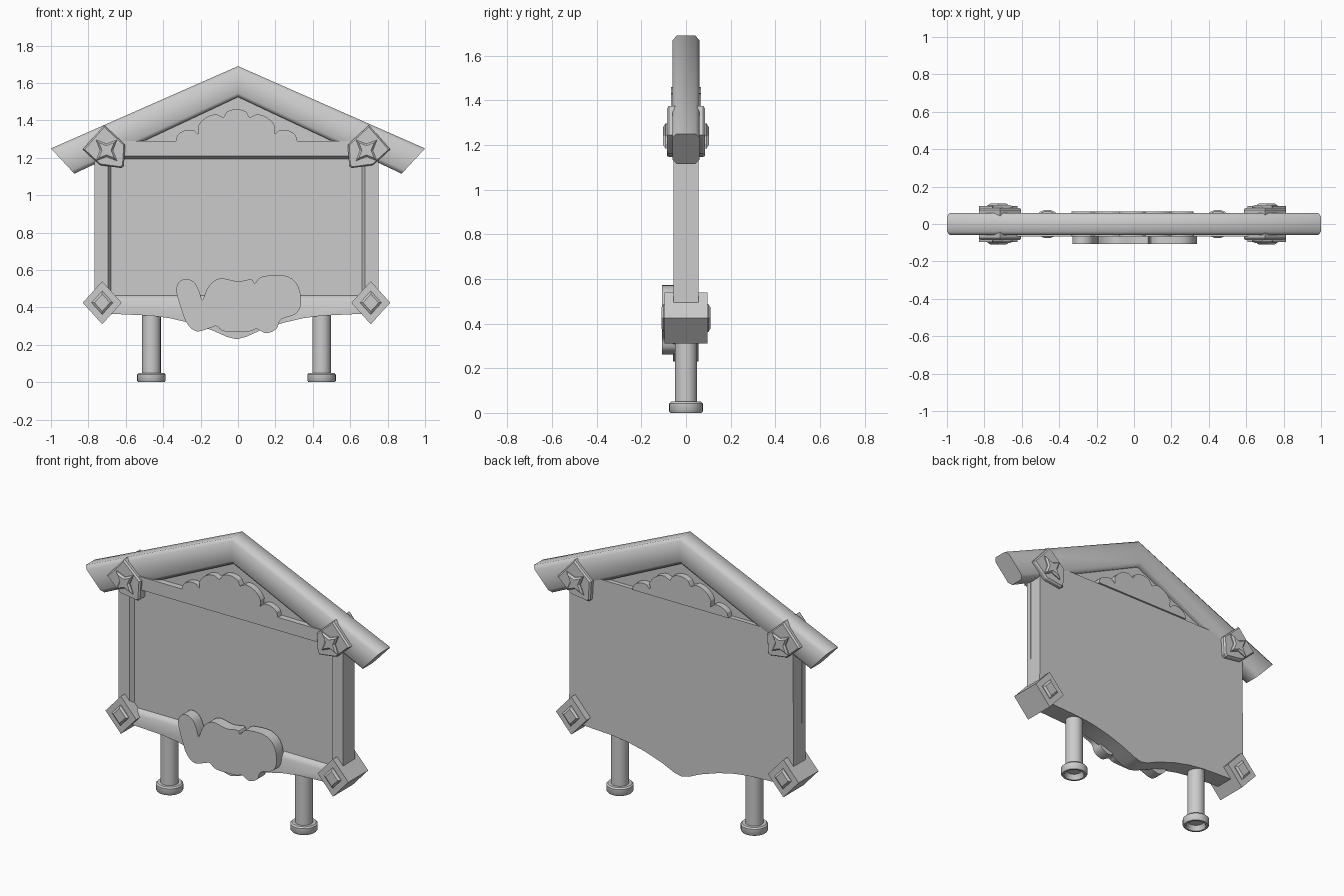
import bpy, bmesh, math
from mathutils import Vector

if "Cube" in bpy.data.objects:
    bpy.data.objects.remove(bpy.data.objects["Cube"])

CX = -0.008  # centre line of the board and its fittings


def finish(bm, name, angle):
    bmesh.ops.remove_doubles(bm, verts=bm.verts, dist=1e-5)
    bmesh.ops.recalc_face_normals(bm, faces=bm.faces)
    me = bpy.data.meshes.new(name)
    bm.to_mesh(me)
    bm.free()
    ob = bpy.data.objects.new(name, me)
    bpy.context.collection.objects.link(ob)
    bpy.ops.object.select_all(action='DESELECT')
    ob.select_set(True)
    bpy.context.view_layer.objects.active = ob
    bpy.ops.object.shade_smooth_by_angle(angle=math.radians(angle))
    return ob


def loft(name, rings, angle=30):
    """Skin a list of equal-length closed rings and cap both ends."""
    bm = bmesh.new()
    vs = [[bm.verts.new(p) for p in r] for r in rings]
    n = len(vs[0])
    for a, b in zip(vs, vs[1:]):
        for i in range(n):
            j = (i + 1) % n
            bm.faces.new((a[i], a[j], b[j], b[i]))
    bm.faces.new(vs[0])
    bm.faces.new(vs[-1])
    return finish(bm, name, angle)


def at_y(pts, y):
    return [(x, y, z) for x, z in pts]


def scaled(pts, c, s):
    return [(c[0] + (x - c[0]) * s, c[1] + (z - c[1]) * s) for x, z in pts]


def prism(name, pts, y0, y1, angle=30):
    return loft(name, [at_y(pts, y0), at_y(pts, y1)], angle)


def lathe(name, cx, profile, n=24):
    bm = bmesh.new()
    vs = [bm.verts.new((cx + r, 0, z)) for r, z in profile]
    es = [bm.edges.new(e) for e in zip(vs, vs[1:])]
    bmesh.ops.spin(bm, geom=vs + es, cent=(cx, 0, 0), axis=(0, 0, 1),
                   angle=math.tau, steps=n)
    return finish(bm, name, 40)


def smooth_closed(pts, steps=4):
    """Catmull-Rom curve through a closed list of points."""
    out, n = [], len(pts)
    for i in range(n):
        a, b, c, d = (Vector(pts[(i + k) % n]) for k in (-1, 0, 1, 2))
        for s in range(steps):
            t = s / steps
            p = 0.5 * (2 * b + (c - a) * t + (2 * a - 5 * b + 4 * c - d) * t * t
                       + (3 * b - a - 3 * c + d) * t ** 3)
            out.append((p.x, p.y))
    return out


def scallops(knots, bulge=0.32, steps=8):
    """Rounded lobes bulging to the left of each knot-to-knot span."""
    out = []
    for a, b in zip(knots, knots[1:]):
        a, b = Vector(a), Vector(b)
        d = b - a
        nrm = Vector((-d.y, d.x))
        for s in range(steps):
            t = s / steps
            p = a + d * t + nrm * bulge * math.sqrt(max(0, 4 * t * (1 - t)))
            out.append((p.x, p.y))
    return out + [tuple(knots[-1])]


# Roof: chamfered section carried over the gable
section = [(0, -.042), (.13, -.06), (.87, -.06), (1, -.042),
           (1, .042), (.87, .06), (.13, .06), (0, .042)]
stations = [((-1, 1.25), (-.875, 1.115)), ((0, 1.69), (0, 1.525)), ((1, 1.25), (.875, 1.115))]
loft("roof", [[(o[0] + (i[0] - o[0]) * t, y, o[1] + (i[1] - o[1]) * t) for t, y in section]
              for o, i in stations], 50)
prism("gable_panel", [(-.54, 1.27), (0, 1.54), (.54, 1.27)], -.03, .03)

# Board with a pointed, curved lower edge
half = [(.76, .365), (.65, .365), (.46, .356), (.36, .343), (.25, .318), (.13, .278), (.05, .242)]
lower = [(CX + x, z) for x, z in half] + [(CX, .23)] + [(CX - x, z) for x, z in reversed(half)]
prism("board", lower + [(CX - .755, 1.29), (CX + .755, 1.29)], -.03, .056)

# Front frame
rail = lambda top: lower + [(CX - .76, top), (CX + .76, top)]
loft("bottom_rail", [at_y(rail(.465), -.025), at_y(rail(.455), -.045), at_y(rail(.435), -.059)], 50)
beam = lambda low: [(CX - .64, low), (CX + .64, low), (CX + .64, 1.29), (CX - .64, 1.29)]
loft("top_beam", [at_y(beam(1.192), -.025), at_y(beam(1.21), -.066)])
for s, side in ((-1, "left"), (1, "right")):
    post = lambda inner: [(CX + s * inner, .4), (CX + s * .76, .4),
                          (CX + s * .76, 1.25), (CX + s * inner, 1.25)]
    loft(side + "_post", [at_y(post(.668), -.025), at_y(post(.688), -.057)])

# Scalloped crest in the gable
left = [(-.325, 1.29), (-.205, 1.325), (-.07, 1.415)]
crest = scallops([(CX + x, z) for x, z in left] + [(CX - x, z) for x, z in reversed(left)])
prism("crest", crest, -.067, .067)

# Blank rounded plaque on the lower rail
plaque = [(-.33, .49), (-.31, .54), (-.27, .552), (-.23, .53), (-.205, .48), (-.19, .44),
          (-.165, .50), (-.13, .54), (-.085, .555), (0, .54), (.07, .55), (.09, .53),
          (.13, .565), (.25, .57), (.315, .525), (.337, .44), (.315, .37), (.23, .335),
          (.205, .285), (.15, .262), (.10, .285), (.06, .272), (-.07, .272), (-.115, .30),
          (-.15, .29), (-.22, .272), (-.27, .31), (-.30, .38)]
prism("plaque", smooth_closed(plaque), -.108, -.04)

for s, side in ((-1, "left"), (1, "right")):
    # Lower diamond blocks with studs on both faces
    c = (CX + s * .718, .425)
    dia = [(c[0] + x, c[1] + z) for x, z in ((0, .115), (.104, 0), (0, -.115), (-.104, 0))]
    prism(side + "_diamond_block", dia, -.096, .096)
    # Upper five-sided blocks with stars on both faces
    k = (CX + s * .695, 1.24)
    pent = [(CX + s * x, z) for x, z in ((.708, 1.375), (.822, 1.245), (.735, 1.165), (.725, 1.16),
                                         (.615, 1.145), (.602, 1.155), (.595, 1.27))]
    inset = scaled(pent, k, .92)
    loft(side + "_corner_block", [at_y(inset, -.086), at_y(pent, -.076),
                                  at_y(pent, .076), at_y(inset, .086)])
    star = []
    for i in range(8):
        r, a = (.034 if i % 2 else .08), math.pi / 4 * (i + 1)
        star.append((k[0] + r * math.cos(a), k[1] + r * math.sin(a)))
    for f, face in ((-1, "front"), (1, "back")):
        loft(f"{side}_{face}_stud", [at_y(scaled(dia, c, .55), f * .09),
                                     at_y(scaled(dia, c, .55), f * .1),
                                     at_y(scaled(dia, c, .4), f * .11)])
        loft(f"{side}_{face}_star", [at_y(star, f * .08), at_y(star, f * .092),
                                     at_y(scaled(star, k, .72), f * .102)])
    # Round legs with flared, hollow feet
    lathe(side + "_leg", CX + s * .455,
          [(0, .42), (.05, .42), (.05, .05), (.068, .05), (.076, .042), (.076, .008),
           (.07, 0), (.058, 0), (.045, .03), (0, .03)])
